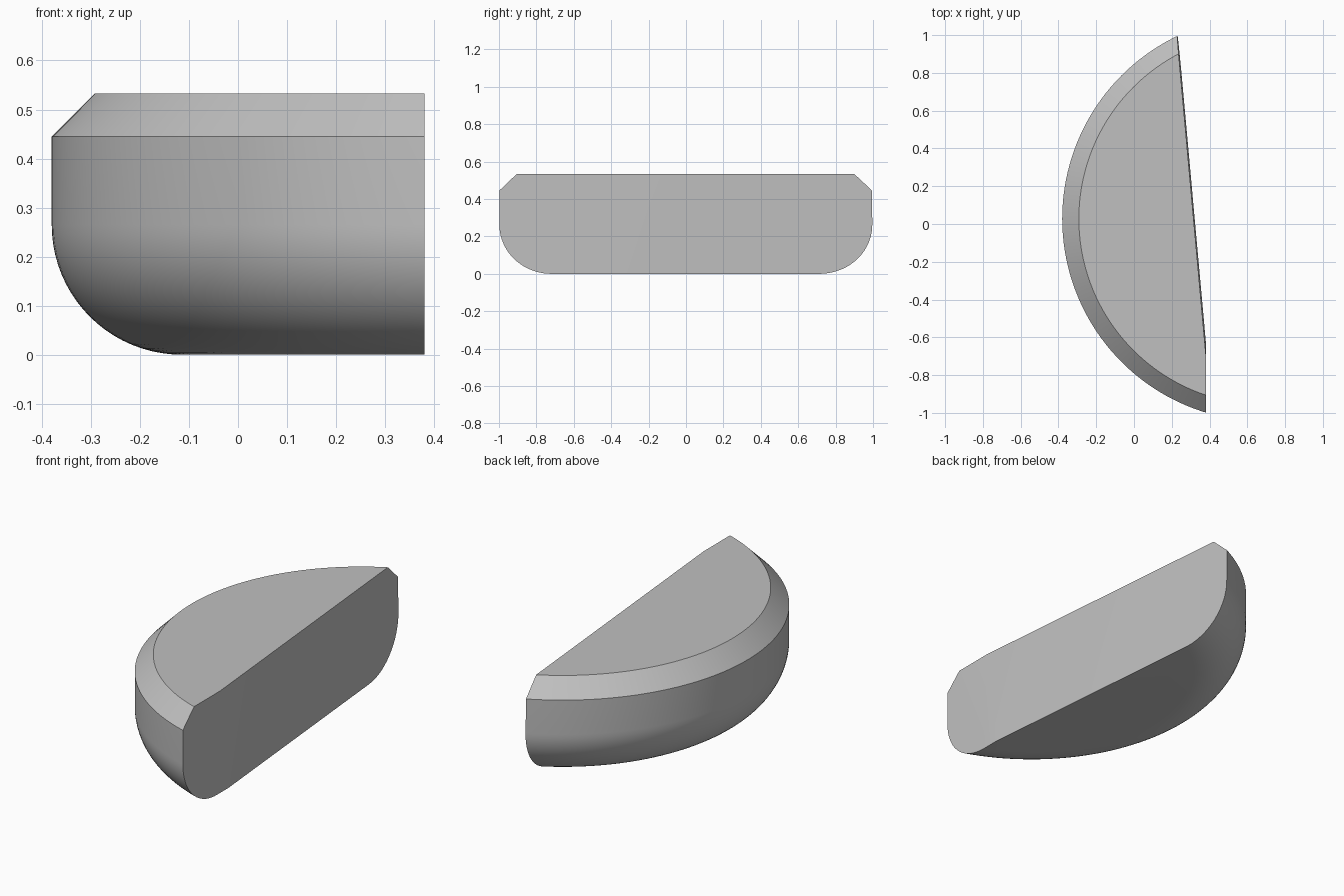
import bpy
import bmesh
from math import sin, cos, pi, tau
from mathutils import Vector
from mathutils.geometry import normal

if "Cube" in bpy.data.objects:
    bpy.data.objects.remove(bpy.data.objects["Cube"])

# Main dimensions of the rounded disc the piece is cut from
CENTRE = Vector((0.693, 0.028, 0))
RADIUS, HEIGHT = 1.073, 0.533
FILLET, CHAMFER = 0.265, 0.088
RIGHT = 0.38

grey = bpy.data.materials.new("plain grey")
grey.use_nodes = True
colour = (0.53, 0.53, 0.53, 1)
grey.diffuse_color = colour
grey.node_tree.nodes["Principled BSDF"].inputs["Base Color"].default_value = colour

# Profile: flat base, rounded lower edge, straight wall, chamfered top edge
steps = 20
profile = [(0, 0)]
for i in range(steps + 1):
    a = i / steps * pi / 2
    profile.append((RADIUS - FILLET + FILLET * sin(a), FILLET - FILLET * cos(a)))
profile += [(RADIUS, HEIGHT - CHAMFER), (RADIUS - CHAMFER, HEIGHT), (0, HEIGHT)]

# Revolve the profile into a solid disc
bm = bmesh.new()
points = [bm.verts.new(CENTRE + Vector((-r, 0, z))) for r, z in profile]
edges = [bm.edges.new(pair) for pair in zip(points, points[1:])]
bmesh.ops.spin(bm, geom=points + edges, cent=CENTRE, axis=(0, 0, 1),
               angle=tau, steps=160, use_merge=True)
bmesh.ops.remove_doubles(bm, verts=bm.verts, dist=0.0005)
bmesh.ops.recalc_face_normals(bm, faces=bm.faces)


def slice_off(point, direction):
    """Remove everything beyond a plane and close the cut."""
    bmesh.ops.bisect_plane(bm, geom=bm.verts[:] + bm.edges[:] + bm.faces[:],
                           dist=0.00001, plane_co=point, plane_no=direction,
                           clear_outer=True)
    rim = [e for e in bm.edges if e.is_boundary]
    bmesh.ops.holes_fill(bm, edges=rim, sides=0)


# Short straight cut at the front end, then the long slanted cut
slice_off(Vector((RIGHT, 0, 0)), Vector((1, 0, 0)))
top_bend = Vector((RIGHT, -0.69, HEIGHT))
base_bend = Vector((RIGHT, -0.62, 0))
back_top = Vector((0.236, 0.9, HEIGHT))
slant = normal(top_bend, base_bend, back_top)
slice_off(top_bend, slant if slant.x > 0 else -slant)

# Merge the flat wedges of the base and top into single faces
bmesh.ops.dissolve_limit(bm, angle_limit=0.003, verts=bm.verts, edges=bm.edges)
bmesh.ops.recalc_face_normals(bm, faces=bm.faces)

mesh = bpy.data.meshes.new("rounded_segment")
bm.to_mesh(mesh)
bm.free()
mesh.materials.append(grey)
segment = bpy.data.objects.new("rounded_segment", mesh)
bpy.context.collection.objects.link(segment)
bpy.ops.object.select_all(action="DESELECT")
segment.select_set(True)
bpy.context.view_layer.objects.active = segment
bpy.ops.object.shade_smooth_by_angle(angle=pi / 6)
